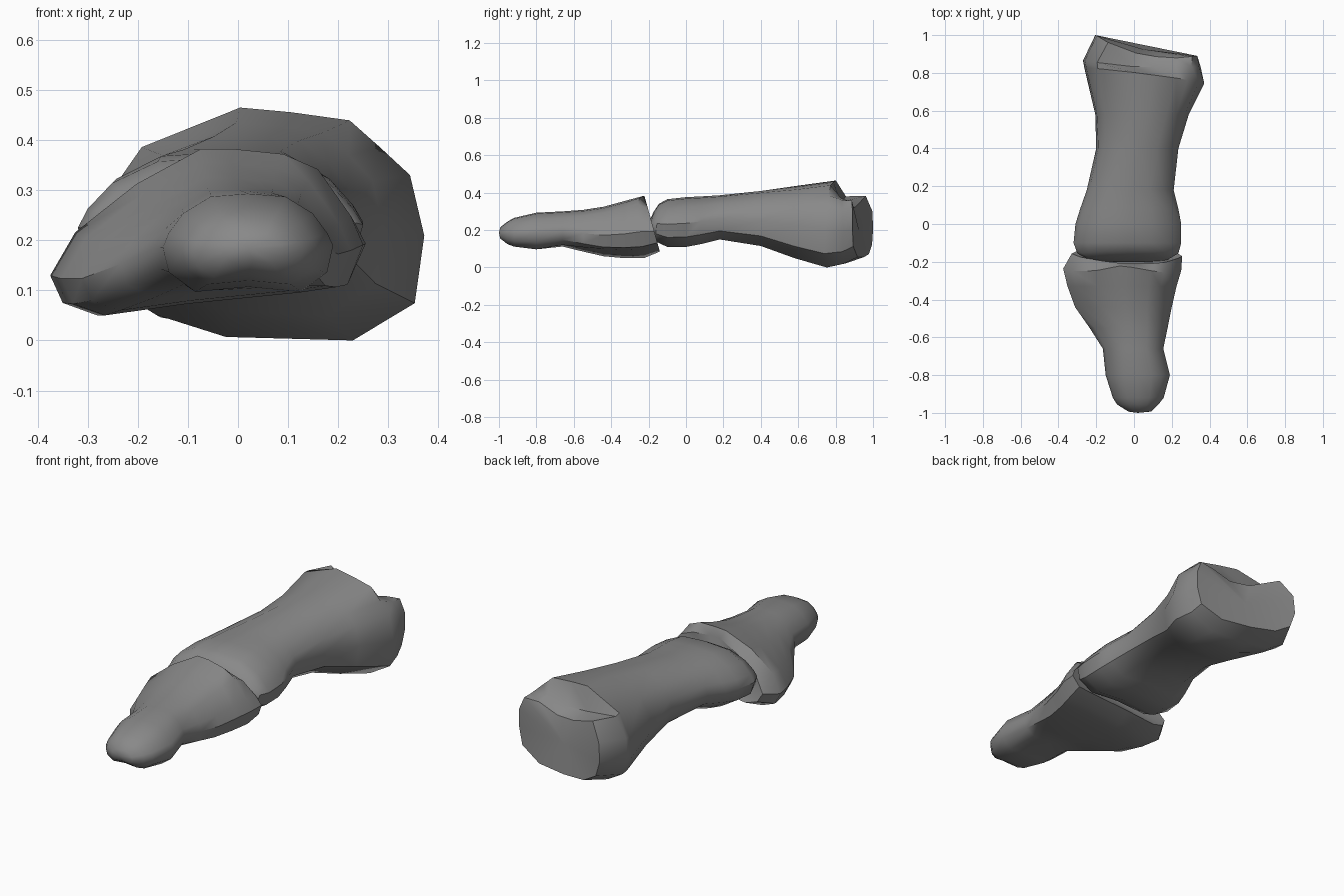
import bpy, bmesh, math

cube = bpy.data.objects.get("Cube")
if cube:
    bpy.data.objects.remove(cube, do_unlink=True)

bone = bpy.data.materials.new("bone_grey")
bone.use_nodes = True
GREY = (0.25, 0.25, 0.25, 1)
bone.diffuse_color = GREY
bsdf = bone.node_tree.nodes["Principled BSDF"]
bsdf.inputs["Base Color"].default_value = GREY
bsdf.inputs["Roughness"].default_value = 0.7

# Cross-sections in a -1..1 box, counter-clockwise from the +x side
OVAL = [(1, -.05), (.93, .2), (.76, .6), (.44, .94), (0, 1), (-.44, .94), (-.76, .6),
        (-.93, .2), (-1, -.1), (-.93, -.6), (-.62, -1), (0, -.9), (.62, -1), (.93, -.6)]
TIP_BASE = [(1, -.15), (.92, .2), (.71, .76), (.49, .94), (.18, 1), (-.04, 1), (-.45, .58),
            (-.84, 0), (-1, -.52), (-.92, -.85), (-.7, -1), (-.14, -.85), (.65, -.7), (.9, -.63)]
SHAFT_BASE = [(1, -.1), (.91, .42), (.72, .66), (.53, .89), (.16, .96), (-.16, 1), (-.78, .66),
              (-.97, .2), (-1, -.25), (-.9, -.6), (-.69, -.78), (-.25, -.97), (.55, -1), (.94, -.68)]
SADDLE = [(1, -.1), (1, .45), (.9, .85), (.6, .82), (.2, .6), (-.2, .64), (-.75, 1),
          (-.97, .5), (-1, -.1), (-.9, -.6), (-.6, -.9), (-.1, -1), (.5, -1), (.92, -.65)]


def loft_bone(name, shapes, stations, start, end):
    """Skin rings (y, x0, x1, z0, z1, shape blend, lean by height, lean by width, top notch)."""
    bm = bmesh.new()
    rings = []
    for y, x0, x1, z0, z1, blend, lean_z, lean_x, notch in stations:
        i = min(int(blend), len(shapes) - 2)
        t = blend - i
        ring = []
        for (ua, va), (ub, vb) in zip(shapes[i], shapes[i + 1]):
            u, v = ua + (ub - ua) * t, va + (vb - va) * t
            dip = notch * max(0, v) * (1 - abs(u))
            ring.append(bm.verts.new(((x0 + x1) / 2 + u * (x1 - x0) / 2,
                                      y + lean_z * v + lean_x * u - dip,
                                      (z0 + z1) / 2 + v * (z1 - z0) / 2)))
        rings.append(ring)
    n = len(rings[0])
    for a, b in zip(rings, rings[1:]):
        for k in range(n):
            bm.faces.new((a[k], a[(k + 1) % n], b[(k + 1) % n], b[k]))
    # Close both ends around a centre point
    for ring, centre in ((rings[0], start), (rings[-1], end)):
        c = bm.verts.new(centre)
        for k in range(n):
            bm.faces.new((ring[k], ring[(k + 1) % n], c))
    bmesh.ops.recalc_face_normals(bm, faces=bm.faces)
    mesh = bpy.data.meshes.new(name)
    bm.to_mesh(mesh)
    bm.free()
    mesh.materials.append(bone)
    obj = bpy.data.objects.new(name, mesh)
    bpy.context.collection.objects.link(obj)
    bpy.ops.object.select_all(action='DESELECT')
    obj.select_set(True)
    bpy.context.view_layer.objects.active = obj
    bpy.ops.object.shade_smooth_by_angle(angle=math.radians(42))


# Short end bone: rounded tip, waist, flared lopsided base with a hollow socket
loft_bone("end_bone", [OVAL, TIP_BASE], [
    (-.993, -.03, .09, .155, .215, 0, 0, 0, 0),
    (-.955, -.09, .13, .125, .245, 0, 0, 0, 0),
    (-.92, -.112, .157, .112, .265, 0, 0, 0, 0),
    (-.80, -.15, .19, .097, .293, 0, 0, 0, 0),
    (-.66, -.165, .155, .112, .300, .3, 0, 0, 0),
    (-.55, -.235, .178, .085, .308, .7, 0, 0, 0),
    (-.44, -.312, .20, .06, .325, 1, 0, 0, 0),
    (-.33, -.352, .225, .05, .355, 1, 0, 0, 0),
    (-.25, -.375, .25, .05, .382, 1, -.025, 0, -.055),
    (-.175, -.33, .255, .085, .34, 1, -.035, 0, 0),
], (.02, -1, .185), (-.03, -.225, .2))

# Long bone: knuckle head, narrow shaft, wide base with a saddle-shaped end
loft_bone("long_bone", [OVAL, SHAFT_BASE, SADDLE], [
    (-.187, -.24, .18, .18, .30, 0, .015, 0, 0),
    (-.155, -.30, .235, .14, .34, 0, .01, 0, 0),
    (-.10, -.32, .25, .11, .365, 0, 0, 0, 0),
    (0, -.31, .25, .11, .376, 0, 0, 0, 0),
    (.08, -.285, .235, .125, .38, 0, 0, 0, 0),
    (.18, -.25, .21, .15, .387, .2, 0, 0, 0),
    (.40, -.20, .235, .115, .412, .5, 0, 0, 0),
    (.58, -.205, .29, .05, .436, .9, 0, 0, 0),
    (.785, -.262, .372, 0, .465, 1, .01, -.04, 0),
    (.85, -.27, .352, .02, .40, 1.7, 0, -.015, .03),
    (.945, -.205, .335, .055, .382, 2, 0, -.055, .1),
], (-.03, -.2, .24), (.05, .925, .2))
